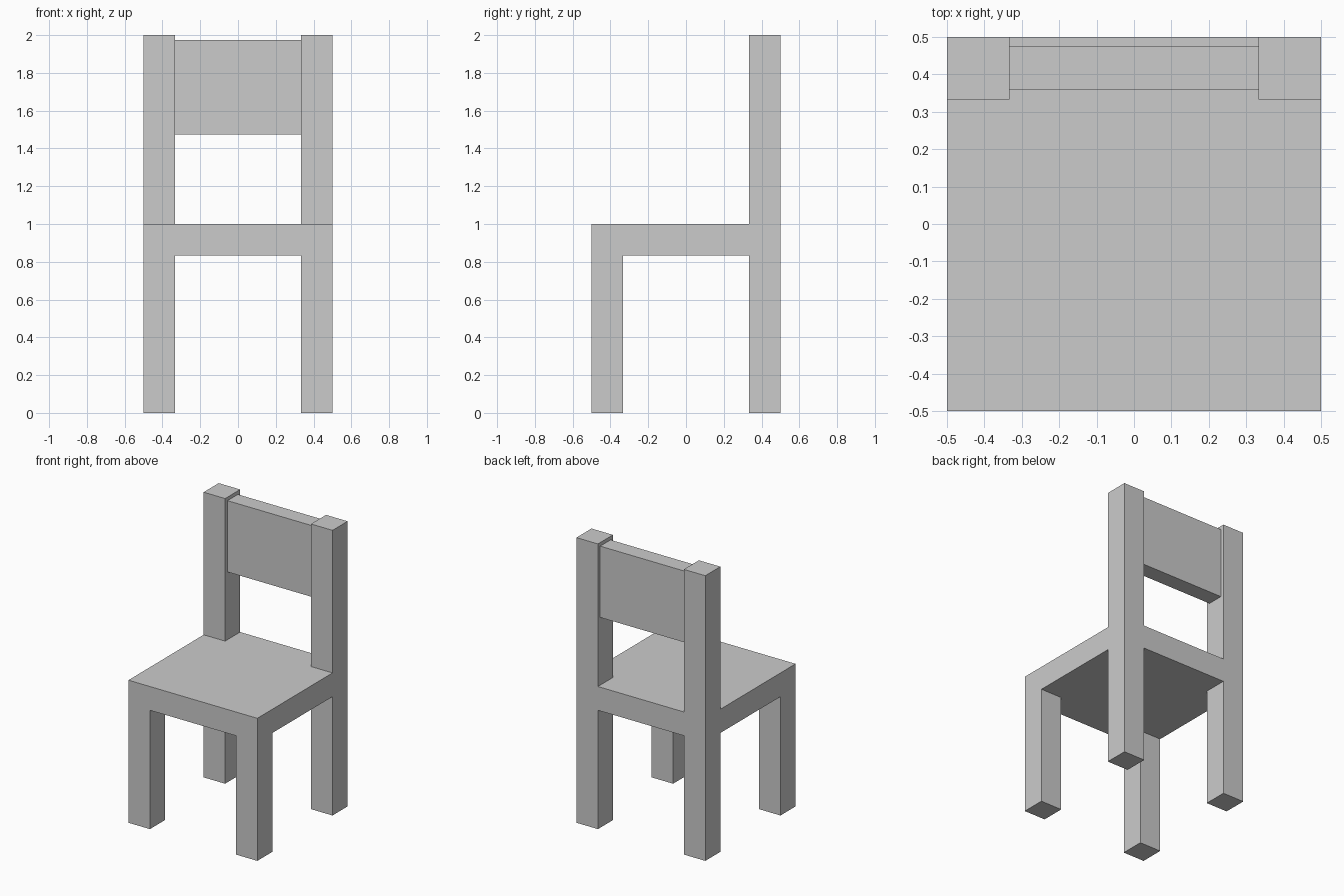
import bpy, bmesh
from mathutils import Matrix, Vector

if "Cube" in bpy.data.objects:
    bpy.data.objects.remove(bpy.data.objects["Cube"])

T = 1 / 6          # thickness of seat, legs and posts
INNER = 0.5 - T    # inner face of legs and posts


def box(bm, lo, hi):
    lo, hi = Vector(lo), Vector(hi)
    m = Matrix.Translation((lo + hi) / 2) @ Matrix.Diagonal((*(hi - lo), 1))
    bmesh.ops.create_cube(bm, size=1, matrix=m)


def finish(bm, name):
    bmesh.ops.recalc_face_normals(bm, faces=bm.faces[:])
    mesh = bpy.data.meshes.new(name)
    bm.to_mesh(mesh)
    bm.free()
    obj = bpy.data.objects.new(name, mesh)
    bpy.context.collection.objects.link(obj)


def extrude_corner(bm, up, sx, sy, dist):
    # pull one corner cell of the seat out along z
    face = next(f for f in bm.faces
                if f.normal.z * up > 0.9
                and f.calc_center_median().x * sx > INNER
                and f.calc_center_median().y * sy > INNER)
    new = bmesh.ops.extrude_face_region(bm, geom=[face])["geom"]
    verts = [v for v in new if isinstance(v, bmesh.types.BMVert)]
    bmesh.ops.translate(bm, verts=verts, vec=(0, 0, up * dist))
    if face.is_valid:
        bmesh.ops.delete(bm, geom=[face], context="FACES_ONLY")
    bm.normal_update()


# Seat slab, cut into a 3 x 3 layout with legs and back posts drawn from its corners
bm = bmesh.new()
box(bm, (-0.5, -0.5, 1 - T), (0.5, 0.5, 1))
for axis in ((1, 0, 0), (0, 1, 0)):
    for s in (-INNER, INNER):
        bmesh.ops.bisect_plane(bm, geom=bm.verts[:] + bm.edges[:] + bm.faces[:],
                               plane_co=Vector(axis) * s, plane_no=axis)
bm.normal_update()
for sx in (-1, 1):
    for sy in (-1, 1):
        extrude_corner(bm, -1, sx, sy, 1 - T)   # legs
    extrude_corner(bm, 1, sx, 1, 1)             # back posts
finish(bm, "seat_legs_and_posts")

# Backrest panel between the posts
bm = bmesh.new()
box(bm, (-INNER, 0.36, 1.475), (INNER, 0.475, 1.975))
finish(bm, "backrest")
